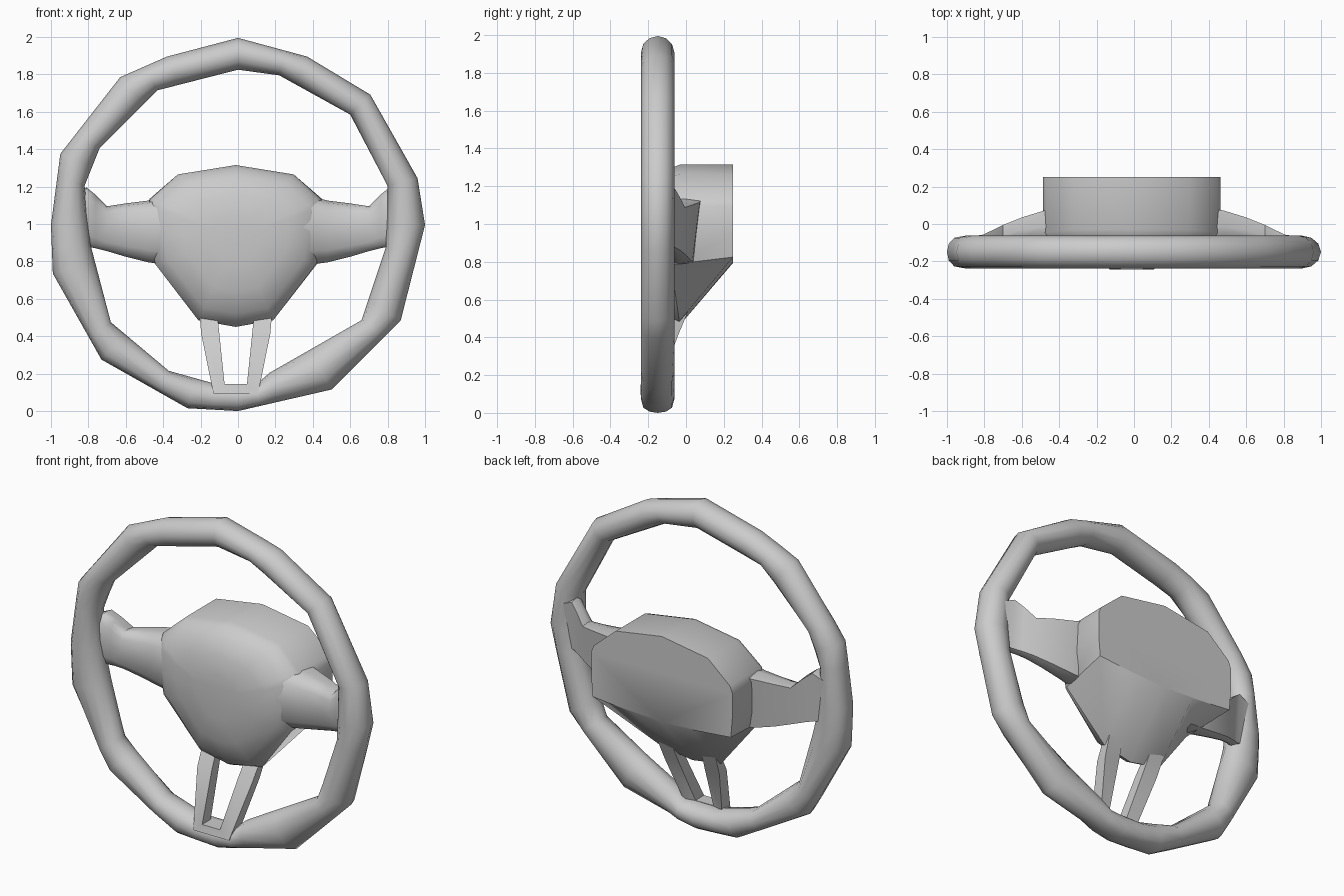
import bpy, bmesh, math

if "Cube" in bpy.data.objects:
    bpy.data.objects.remove(bpy.data.objects["Cube"])

CX = -0.012   # hub and lower frame sit slightly left of the rim centre


def loft(name, rings, cyclic=False, angle=40):
    """Skin a list of equal-length point rings; cap the ends unless cyclic."""
    bm = bmesh.new()
    vr = [[bm.verts.new(p) for p in r] for r in rings]
    n = len(vr[0])
    pairs = list(zip(vr, vr[1:] + vr[:1])) if cyclic else list(zip(vr, vr[1:]))
    for a, b in pairs:
        for i in range(n):
            j = (i + 1) % n
            bm.faces.new((a[i], a[j], b[j], b[i]))
    if not cyclic:
        bm.faces.new(vr[0])
        bm.faces.new(vr[-1])
    bmesh.ops.remove_doubles(bm, verts=bm.verts, dist=0.0005)
    bmesh.ops.recalc_face_normals(bm, faces=bm.faces)
    me = bpy.data.meshes.new(name)
    bm.to_mesh(me)
    bm.free()
    me.shade_smooth()
    me.set_sharp_from_angle(angle=math.radians(angle))
    ob = bpy.data.objects.new(name, me)
    bpy.context.scene.collection.objects.link(ob)
    return ob


# Rim: a round section swept between a coarse outer and a coarse inner polygon
OUTER = [(1, 1), (.96, 1.25), (.70, 1.71), (.37, 1.9), (0, 2), (-.38, 1.9),
         (-.63, 1.79), (-.95, 1.38), (-1, 1), (-.99, .74), (-.73, .28),
         (-.27, .02), (0, .005), (.5, .12), (.87, .49)]
INNER = [(.80, 1.21), (.60, 1.59), (.22, 1.8), (0, 1.83), (-.43, 1.72),
         (-.74, 1.41), (-.82, 1.21), (-.79, .9), (-.68, .48), (-.37, .22),
         (-.12, .15), (.1, .15), (.17, .21), (.66, .49), (.79, .88)]


def radius(poly, t):
    """Distance from the rim centre to the polygon along angle t."""
    dx, dz = math.cos(t), math.sin(t)
    best = 0
    for (ax, az), (bx, bz) in zip(poly, poly[1:] + poly[:1]):
        ex, ez = bx - ax, bz - az
        den = dx * ez - dz * ex
        if abs(den) < 1e-9:
            continue
        r = (ax * ez - (az - 1) * ex) / den
        s = (ax * dz - (az - 1) * dx) / den
        if r > 0 and -1e-6 <= s <= 1 + 1e-6:
            best = max(best, r)
    return best


angles = []
for t in sorted(math.atan2(z - 1, x) for x, z in OUTER + INNER):
    if not angles or t - angles[-1] > 0.03:
        angles.append(t)
if angles[0] + math.tau - angles[-1] < 0.03:
    angles.pop()
rings = []
for t in angles:
    ro, ri = radius(OUTER, t), radius(INNER, t)
    mid, half = (ro + ri) / 2, (ro - ri) / 2
    boxy = 0.7 if math.cos(t - math.radians(225)) > 0.6 else 1   # blunter lower left
    ring = []
    for k in range(12):
        a = math.tau * k / 12
        c = math.cos(a)
        r = mid + half * (c ** boxy if c > 1e-6 else c)
        ring.append((r * math.cos(t), -0.15 + 0.088 * math.sin(a), 1 + r * math.sin(t)))
    rings.append(ring)
loft("rim", rings, cyclic=True, angle=50)


# Hub: flat back plate, straight upper walls, sloping underside, domed front
def mirrored(half):
    return half + [(-p[0], *p[1:]) for p in reversed(half[1:-1])]


plate = mirrored([(0, 1.32), (.31, 1.27), (.46, 1.14), (.475, 1.10), (.475, .95),
                  (.465, .83), (.2, .805), (0, .80)])
# front edge: x, z, y
edge = mirrored([(0, 1.32, -.03), (.31, 1.27, -.03), (.455, 1.14, -.045),
                 (.475, 1.10, -.05), (.465, .95, -.07), (.43, .79, -.08),
                 (.20, .49, -.035), (0, .455, -.045)])
rings = [[(x + CX, .25, z) for x, z in plate]]
for s, f in ((1, 0), (.96, .25), (.85, .6), (.6, .88), (.3, 1)):
    rings.append([(x * s + CX, y + f * (-.19 - y), .93 + (z - .93) * s)
                  for x, z, y in edge])
loft("hub", rings, angle=50)

# Side spokes: x, bottom z, top z, front y, back y (thin where they meet the rim)
SPOKE = [(.30, .79, 1.15, -.16, .09), (.40, .79, 1.15, -.14, .085),
         (.48, .80, 1.13, -.12, .072), (.60, .83, 1.115, -.115, .035),
         (.70, .86, 1.10, -.125, -.005), (.76, .875, 1.16, -.145, -.035),
         (.81, .885, 1.20, -.17, -.058), (.92, .90, 1.15, -.17, -.07)]
for side, sx in (("right", 1), ("left", -1)):
    rings = []
    for x, zb, zt, yf, yb in SPOKE:
        d, w = zt - zb, yb - yf
        prof = [(yb, zt - .03 * d), (yf + .55 * w, zt), (yf + .25 * w, zt - .04 * d),
                (yf + .06 * w, zt - .17 * d), (yf, zt - .45 * d),
                (yf + .06 * w, zb + .2 * d), (yf + .25 * w, zb + .05 * d),
                (yf + .45 * w, zb), (yb - .2 * w, zb + .02 * d)]
        rings.append([(sx * x, y, z) for y, z in prof])
    loft("spoke_" + side, rings, angle=48)

# Lower U-shaped frame: outer x,z / inner x,z / front y / back y
LEG = [(.195, .54, .10, .54, -.04, .01), (.185, .42, .088, .42, -.11, -.04),
       (.12, .10, .06, .15, -.242, -.16)]
stations = [(-1, s) for s in LEG] + [(1, s) for s in reversed(LEG)]
loft("lower_frame", [[(CX + s * xo, yf, zo), (CX + s * xi, yf, zi),
                      (CX + s * xi, yb, zi), (CX + s * xo, yb, zo)]
                     for s, (xo, zo, xi, zi, yf, yb) in stations], angle=25)

# Settle on the ground
bpy.context.view_layer.update()
low = min(v.co.z for o in bpy.context.scene.objects for v in o.data.vertices)
for o in bpy.context.scene.objects:
    o.location.z -= low
